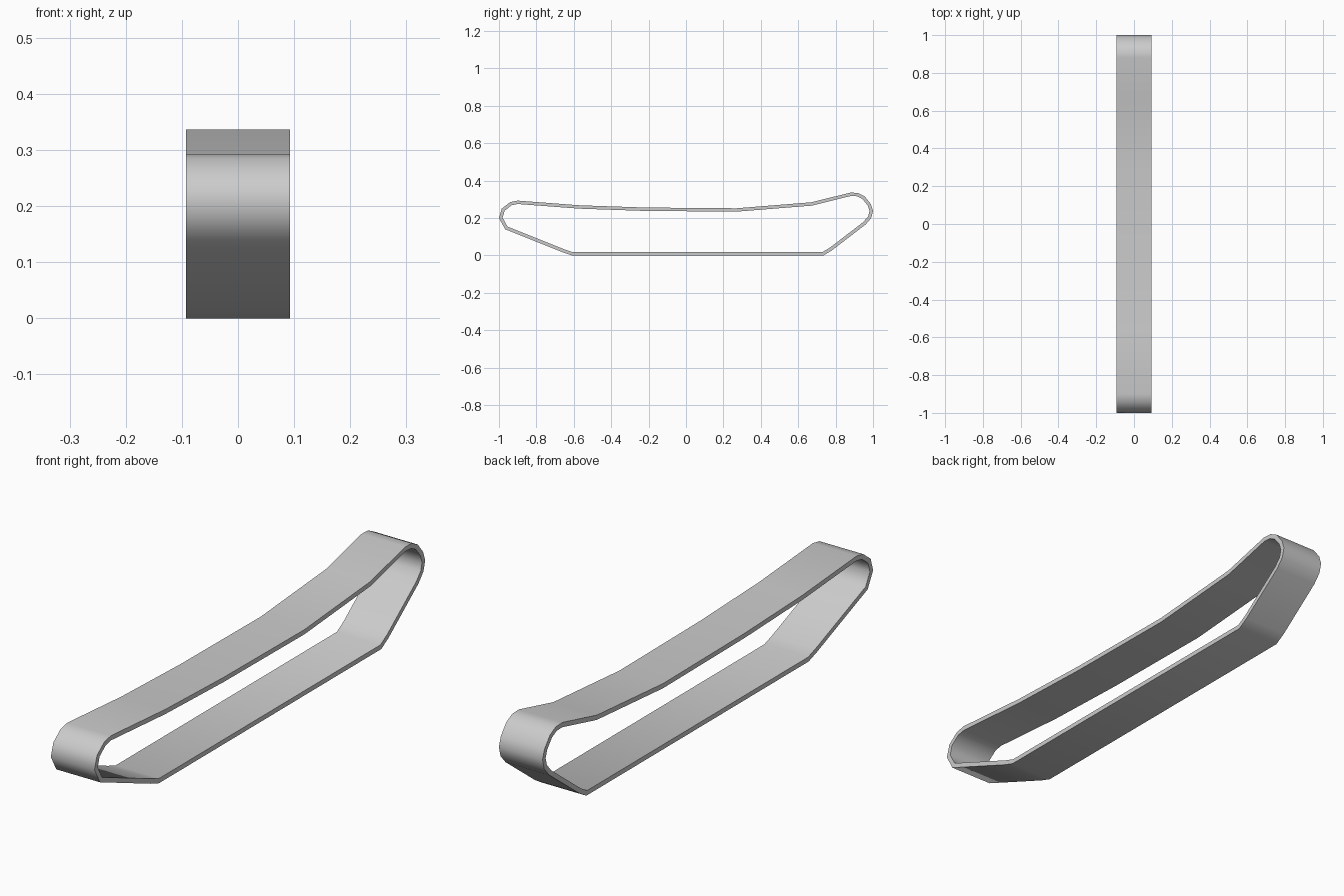
import bpy
import math

if "Cube" in bpy.data.objects:
    bpy.data.objects.remove(bpy.data.objects["Cube"])

HALF_WIDTH = 0.0925
THICKNESS = 0.018

# Outer side profile (y, z): rear end, sagging top run, front end, flat ground run
profile = [
    (-1.0, 0.20), (-0.985, 0.25), (-0.94, 0.285), (-0.90, 0.293),
    (-0.57, 0.268), (-0.22, 0.256), (0.27, 0.252), (0.67, 0.284),
    (0.88, 0.336), (0.92, 0.334), (0.955, 0.316), (0.988, 0.275),
    (1.0, 0.238), (0.99, 0.20), (0.96, 0.165), (0.78, 0.027),
    (0.735, 0.0), (-0.61, 0.0), (-0.66, 0.017), (-0.967, 0.14),
]

# Closed band swept across the width
n = len(profile)
verts = [(x, y, z) for y, z in profile for x in (-HALF_WIDTH, HALF_WIDTH)]
faces = []
for i in range(n):
    j = (i + 1) % n
    faces.append((2 * i, 2 * i + 1, 2 * j + 1, 2 * j))
mesh = bpy.data.meshes.new("track_belt")
mesh.from_pydata(verts, [], faces)
belt = bpy.data.objects.new("track_belt", mesh)
bpy.context.collection.objects.link(belt)

# Wall thickness, grown inwards
solid = belt.modifiers.new("thickness", 'SOLIDIFY')
solid.thickness = THICKNESS
solid.offset = -1
solid.use_even_offset = True
bpy.context.view_layer.objects.active = belt
belt.select_set(True)
bpy.ops.object.modifier_apply(modifier=solid.name)

# Smooth band with crisp rims
bpy.ops.object.shade_smooth_by_angle(angle=math.radians(60))
